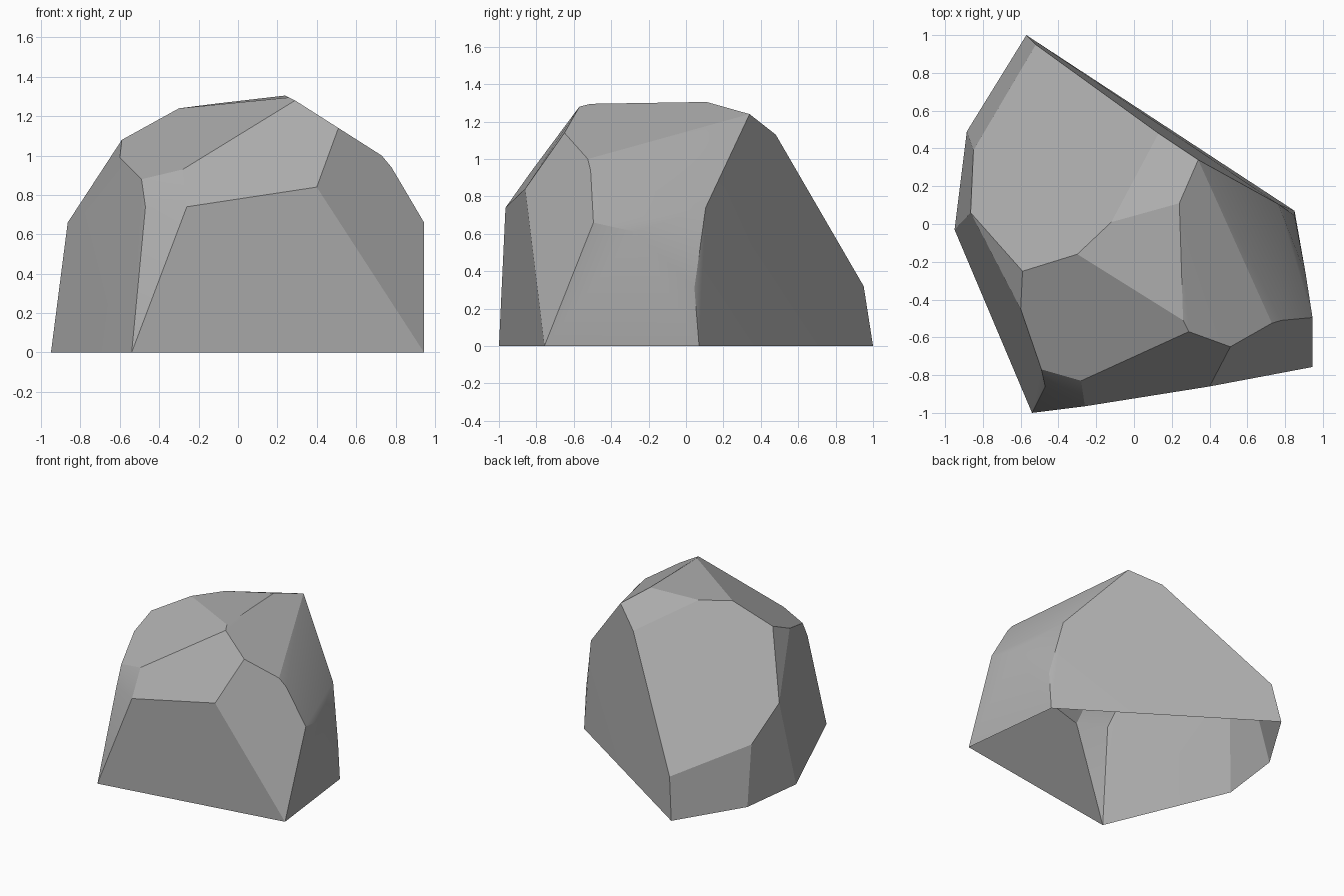
import bpy, bmesh, math

default_cube = bpy.data.objects.get("Cube")
if default_cube:
    bpy.data.objects.remove(default_cube, do_unlink=True)


def make_material(name, colour):
    material = bpy.data.materials.new(name)
    material.use_nodes = True
    material.diffuse_color = colour
    shader = next(n for n in material.node_tree.nodes if n.type == "BSDF_PRINCIPLED")
    shader.inputs["Base Color"].default_value = colour
    shader.inputs["Roughness"].default_value = 0.9
    return material


def chiselled_stone(name, rings, material):
    """Wrap the corner rings in a tight convex skin, left open underneath."""
    mesh_builder = bmesh.new()
    for ring in rings:
        for corner in ring:
            mesh_builder.verts.new(corner)
    bmesh.ops.convex_hull(mesh_builder, input=mesh_builder.verts[:])
    unused = [v for v in mesh_builder.verts if not v.link_faces]
    bmesh.ops.delete(mesh_builder, geom=unused, context="VERTS")
    bmesh.ops.dissolve_limit(
        mesh_builder,
        angle_limit=math.radians(3),
        verts=mesh_builder.verts[:],
        edges=mesh_builder.edges[:],
    )
    bmesh.ops.recalc_face_normals(mesh_builder, faces=mesh_builder.faces[:])

    # Open the underside
    underside = [f for f in mesh_builder.faces if f.normal.z < -0.9]
    bmesh.ops.delete(mesh_builder, geom=underside, context="FACES")

    mesh = bpy.data.meshes.new(name)
    mesh_builder.to_mesh(mesh)
    mesh_builder.free()
    mesh.materials.append(material)
    stone = bpy.data.objects.new(name, mesh)
    bpy.context.collection.objects.link(stone)
    return stone


# Footprint on the ground
footprint = [(x, y, 0) for x, y in (
    (-.54, -1), (.945, -.757), (.85, .07), (-.57, 1), (-.885, .49), (-.95, -.03))]

# Corners where the steep sides end
shoulder = [
    (-.26, -.965, .74), (.40, -.86, .84), (.945, -.495, .66), (.91, -.27, .61),
    (.85, .045, .31), (.765, .105, .74), (-.52, .95, .32), (-.85, .39, .45),
    (-.865, .06, .66), (-.47, -.86, .74),
]

# Corners of the sloping upper facets
brow = [
    (-.49, -.77, .88), (-.28, -.83, .93), (.51, -.65, 1.14), (.73, -.525, 1.0),
    (.78, -.51, .94), (-.60, -.45, .99), (-.59, -.25, 1.08), (.13, .48, 1.13),
]

# Nearly level crown
crown = [
    (.29, -.57, 1.28), (.26, -.51, 1.295), (.24, .11, 1.305),
    (.34, .34, 1.24), (-.12, .01, 1.263), (-.30, -.16, 1.24),
]

stone_grey = make_material("stone grey", (0.42, 0.42, 0.42, 1))
rock = chiselled_stone("rock", [footprint, shoulder, brow, crown], stone_grey)

# Soften only the shallowest facet joins and keep the chiselled ridges sharp
bpy.ops.object.select_all(action="DESELECT")
rock.select_set(True)
bpy.context.view_layer.objects.active = rock
bpy.ops.object.shade_smooth_by_angle(angle=math.radians(16))
